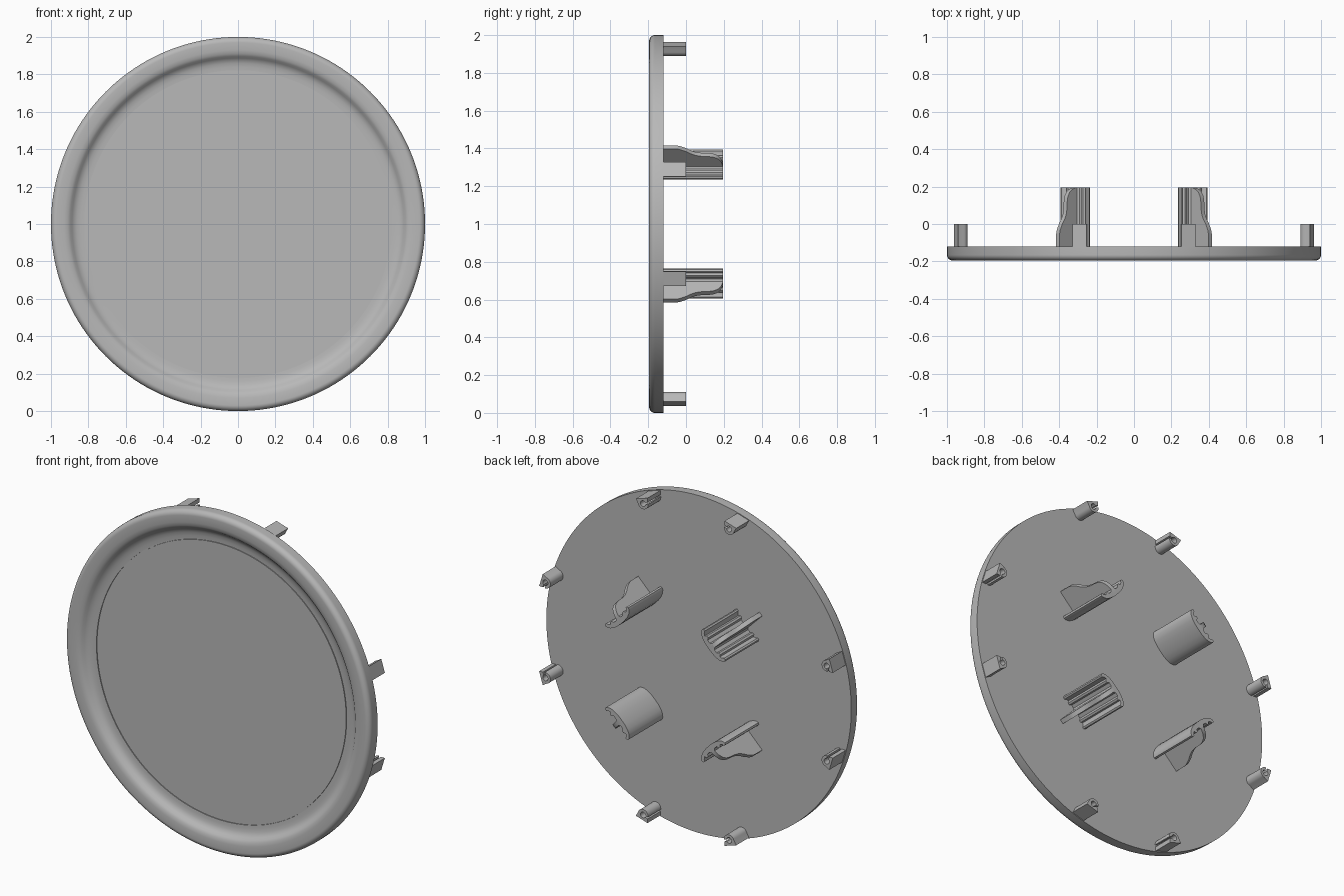
import bpy, bmesh, math
from mathutils import Vector

cube = bpy.data.objects.get("Cube")
if cube:
    bpy.data.objects.remove(cube)

BACK = -0.12

grey = bpy.data.materials.new("plain_grey")
grey.use_nodes = True
colour = (0.48, 0.48, 0.48, 1)
grey.diffuse_color = colour
grey.node_tree.nodes["Principled BSDF"].inputs["Base Color"].default_value = colour


def finish(bm, name, angle=35):
    bmesh.ops.remove_doubles(bm, verts=bm.verts, dist=1e-5)
    bmesh.ops.recalc_face_normals(bm, faces=bm.faces)
    mesh = bpy.data.meshes.new(name)
    bm.to_mesh(mesh)
    bm.free()
    mesh.materials.append(grey)
    obj = bpy.data.objects.new(name, mesh)
    bpy.context.collection.objects.link(obj)
    bpy.ops.object.select_all(action="DESELECT")
    obj.select_set(True)
    bpy.context.view_layer.objects.active = obj
    bpy.ops.object.shade_smooth_by_angle(angle=math.radians(angle))
    return obj


def at(angle, t, r, y):
    """Point at tangential offset t and radius r around the plate centre."""
    c, s = math.cos(angle), math.sin(angle)
    return Vector((r * c - t * s, y, 1 + r * s + t * c))


def prism(bm, lower, upper):
    """Closed solid between two matching outlines."""
    a = [bm.verts.new(p) for p in lower]
    b = [bm.verts.new(p) for p in upper]
    bm.faces.new(a)
    bm.faces.new(b[::-1])
    for i in range(len(a)):
        j = (i + 1) % len(a)
        bm.faces.new((a[i], a[j], b[j], b[i]))


def arc(radius, start, end, steps):
    return [(radius * math.cos(math.radians(start + (end - start) * i / steps)),
             radius * math.sin(math.radians(start + (end - start) * i / steps)))
            for i in range(steps + 1)]


# Round plate with raised, rolled rim and recessed face
section = [(0, BACK), (1, BACK), (1, -0.165)]
section += [(0.97 + u, -0.165 + v) for u, v in arc(0.03, 0, -90, 8)]
section += [(0.93, -0.194), (0.91, -0.19), (0.897, -0.182), (0.887, -0.171),
            (0.875, -0.162), (0.86, -0.156), (0.84, -0.153), (0.822, -0.152),
            (0.822, -0.147), (0.816, -0.147), (0.816, -0.152), (0, -0.152)]
bm = bmesh.new()
verts = [bm.verts.new((r, y, 1)) for r, y in section]
edges = [bm.edges.new(pair) for pair in zip(verts, verts[1:])]
bmesh.ops.spin(bm, geom=verts + edges, cent=(0, 0, 1), axis=(0, 1, 0),
               angle=math.tau, steps=160, use_duplicate=False)
finish(bm, "round_plate")

# Slotted tubular pegs in four facing pairs around the edge
peg = [(0.034, 0.006), (0.04, 0.03), (-0.04, 0.03)]
peg += arc(0.033, 180, 350, 14) + arc(0.017, -20, -340, 16)
for quarter in range(4):
    for side in (-1, 1):
        angle = math.radians(90 * quarter + 17 * side)
        bm = bmesh.new()
        ends = [[at(angle, -side * t, 0.965 + r, y) for t, r in peg]
                for y in (BACK - 0.005, 0)]
        prism(bm, *ends)
        finish(bm, f"edge_peg_{quarter}_{'a' if side < 0 else 'b'}")

# Clips on the diagonals: bowed plate, ribbed outside, with a curved gusset
half = [(0.03, 0.406), (0.06, 0.411), (0.085, 0.421), (0.1, 0.434),
        (0.106, 0.447), (0.1, 0.457), (0.09, 0.457), (0.083, 0.445),
        (0.07, 0.437), (0.062, 0.449), (0.05, 0.449), (0.042, 0.435),
        (0.022, 0.435), (0.013, 0.445)]
clip = [(0, 0.405)] + half + [(-t, r) for t, r in reversed(half)]
gusset = [(0.42, BACK - 0.005), (0.575, BACK - 0.005), (0.575, -0.05),
          (0.57, -0.03), (0.555, 0), (0.538, 0.025), (0.526, 0.05),
          (0.52, 0.08), (0.518, 0.12), (0.512, 0.15), (0.498, 0.172),
          (0.475, 0.187), (0.45, 0.195), (0.42, 0.195)]
for quarter in range(4):
    angle = math.radians(45 + 90 * quarter)
    bm = bmesh.new()
    prism(bm, *[[at(angle, t, r, y) for t, r in clip]
                for y in (BACK - 0.005, 0.195)])
    finish(bm, f"clip_plate_{quarter}")
    bm = bmesh.new()
    prism(bm, *[[at(angle, t, r, y) for r, y in gusset] for t in (-0.013, 0.013)])
    finish(bm, f"clip_gusset_{quarter}")
